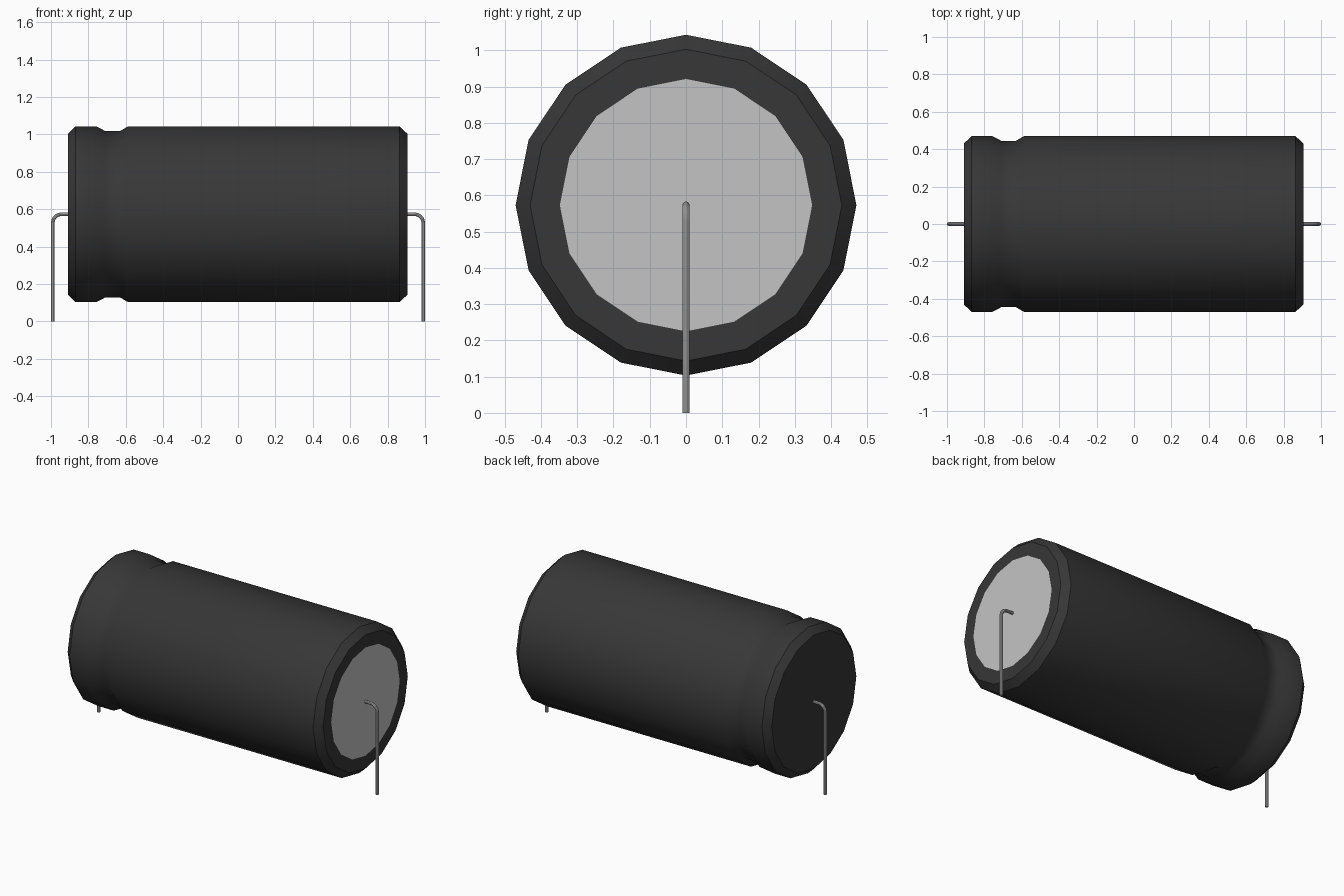
import bpy, bmesh, math

cube = bpy.data.objects.get("Cube")
if cube:
    bpy.data.objects.remove(cube, do_unlink=True)

AXIS_Z = 0.573   # height of the can's axis
SIDES = 16


def material(name, value, rough):
    m = bpy.data.materials.new(name)
    m.use_nodes = True
    color = (value, value, value, 1)
    m.diffuse_color = color
    bsdf = m.node_tree.nodes["Principled BSDF"]
    bsdf.inputs["Base Color"].default_value = color
    bsdf.inputs["Roughness"].default_value = rough
    return m


black = material("black sleeve", 0.038, 0.6)
silver = material("silver end", 0.55, 0.5)
wire = material("wire grey", 0.5, 0.4)


def smooth(obj):
    bpy.ops.object.select_all(action="DESELECT")
    obj.select_set(True)
    bpy.context.view_layer.objects.active = obj
    bpy.ops.object.shade_smooth_by_angle(angle=math.radians(32))


# Can: (x, radius) profile swept round the long axis, with a crimped groove
profile = [(-0.91, 0.43), (-0.868, 0.47), (-0.757, 0.47), (-0.71, 0.445),
           (-0.63, 0.445), (-0.588, 0.47), (0.863, 0.47), (0.906, 0.43),
           (0.906, 0.348)]
bm = bmesh.new()
rings = []
for x, r in profile:
    angles = [2 * math.pi * i / SIDES for i in range(SIDES)]
    rings.append([bm.verts.new((x, r * math.sin(a), AXIS_Z + r * math.cos(a)))
                  for a in angles])
for a, b in zip(rings, rings[1:]):
    for i in range(SIDES):
        j = (i + 1) % SIDES
        bm.faces.new((a[i], a[j], b[j], b[i]))
bm.faces.new(rings[0])
# Exposed metal disc on the +x end
bm.faces.new(rings[-1]).material_index = 1
bmesh.ops.recalc_face_normals(bm, faces=bm.faces)
mesh = bpy.data.meshes.new("can_body")
bm.to_mesh(mesh)
bm.free()
mesh.materials.append(black)
mesh.materials.append(silver)
body = bpy.data.objects.new("can_body", mesh)
bpy.context.collection.objects.link(body)
smooth(body)


# Wire leads: out of each end, round a bend, straight down to the ground
def lead(name, side):
    bend, x_end, thick = 0.045, 0.99, 0.01
    points = [(0.88, AXIS_Z)]
    for k in range(7):
        t = math.pi / 2 * k / 6
        points.append((x_end - bend + bend * math.sin(t),
                       AXIS_Z - bend + bend * math.cos(t)))
    points.append((x_end, 0.0))
    curve = bpy.data.curves.new(name, "CURVE")
    curve.dimensions = "3D"
    curve.bevel_depth = thick
    curve.bevel_resolution = 3
    curve.use_fill_caps = True
    spline = curve.splines.new("POLY")
    spline.points.add(len(points) - 1)
    for p, (x, z) in zip(spline.points, points):
        p.co = (side * x, 0, z, 1)
    curve.materials.append(wire)
    obj = bpy.data.objects.new(name, curve)
    bpy.context.collection.objects.link(obj)
    bpy.ops.object.select_all(action="DESELECT")
    obj.select_set(True)
    bpy.context.view_layer.objects.active = obj
    bpy.ops.object.convert(target="MESH")
    smooth(bpy.context.view_layer.objects.active)


lead("left_lead", 1)
lead("right_lead", -1)
